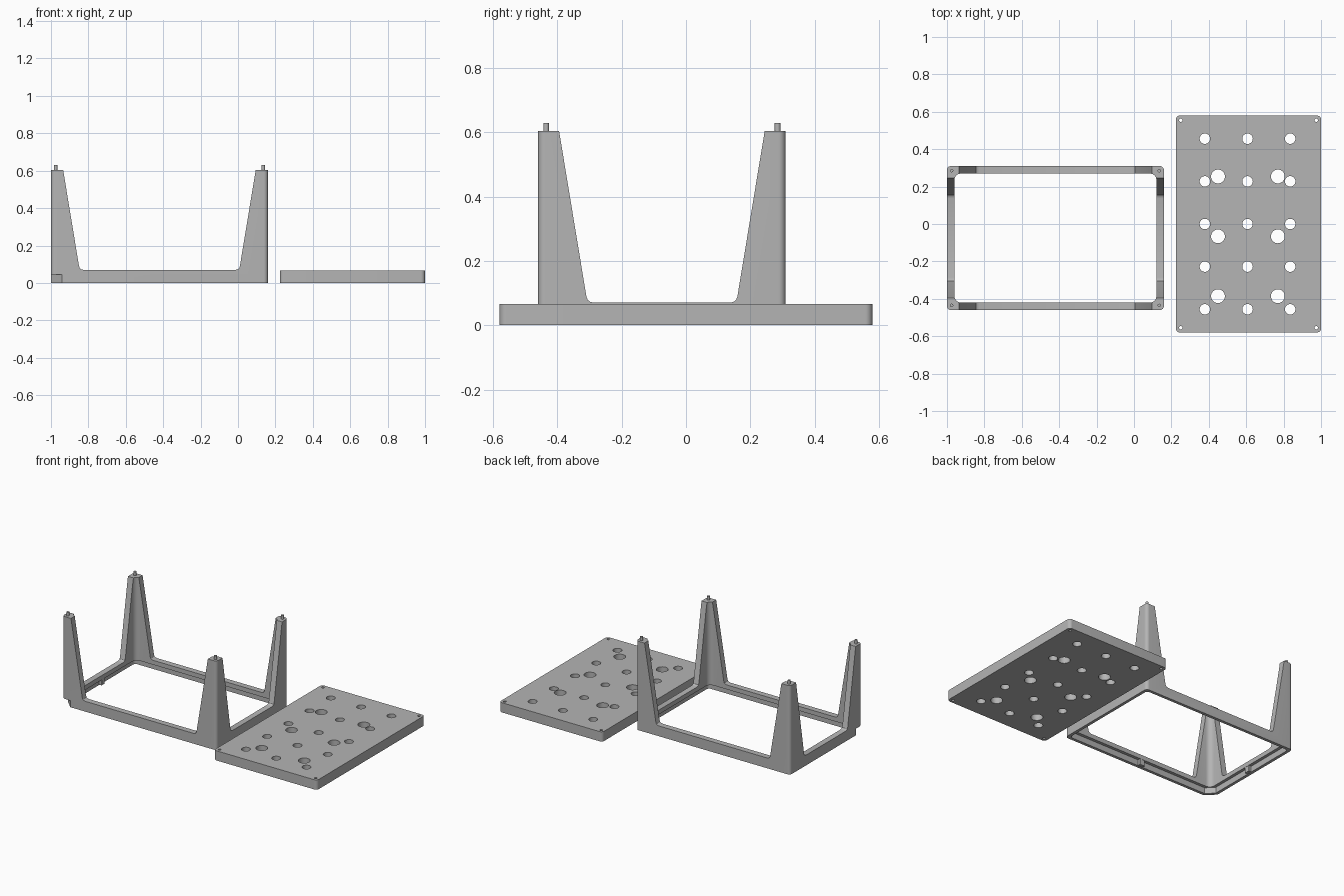
import bpy, bmesh
from math import sin, cos, pi, radians
from mathutils import Vector

cube = bpy.data.objects.get("Cube")
if cube:
    bpy.data.objects.remove(cube, do_unlink=True)

grey = bpy.data.materials.new("matte grey")
grey.use_nodes = True
grey.diffuse_color = (0.46, 0.46, 0.46, 1)
grey.node_tree.nodes["Principled BSDF"].inputs["Base Color"].default_value = (0.46, 0.46, 0.46, 1)


def prism(name, loops, lo, hi, axis="z"):
    """Extrude one or more closed outlines along an axis into one object."""
    place = {"x": lambda a, b, t: (t, a, b),
             "y": lambda a, b, t: (a, t, b),
             "z": lambda a, b, t: (a, b, t)}[axis]
    bm = bmesh.new()
    for pts in loops:
        low = [bm.verts.new(place(a, b, lo)) for a, b in pts]
        high = [bm.verts.new(place(a, b, hi)) for a, b in pts]
        bm.faces.new(low)
        bm.faces.new(high)
        for i in range(len(pts)):
            j = (i + 1) % len(pts)
            bm.faces.new((low[i], low[j], high[j], high[i]))
    bmesh.ops.recalc_face_normals(bm, faces=bm.faces)
    mesh = bpy.data.meshes.new(name)
    bm.to_mesh(mesh)
    bm.free()
    mesh.materials.append(grey)
    obj = bpy.data.objects.new(name, mesh)
    bpy.context.collection.objects.link(obj)
    return obj


def circle(cx, cy, r, n=32):
    return [(cx + r * cos(2 * pi * i / n), cy + r * sin(2 * pi * i / n)) for i in range(n)]


def rounded(cx, cy, hx, hy, r, seg=8, chamfer=0):
    """Rounded rectangle; the front right corner may be chamfered instead."""
    pts = []
    for k, (sx, sy) in enumerate([(1, 1), (-1, 1), (-1, -1), (1, -1)]):
        rad, n = (chamfer, 1) if chamfer and k == 2 else (r, seg)
        for i in range(n + 1):
            a = (k + i / n) * pi / 2
            pts.append((cx + sx * (hx - rad) + rad * cos(a), cy + sy * (hy - rad) + rad * sin(a)))
    return pts


def cut(obj, cutter):
    mod = obj.modifiers.new("cut", "BOOLEAN")
    mod.operation = "DIFFERENCE"
    mod.solver = "EXACT"
    mod.object = cutter
    bpy.context.view_layer.objects.active = obj
    bpy.ops.object.modifier_apply(modifier=mod.name)
    bpy.data.objects.remove(cutter, do_unlink=True)


def smooth(obj):
    bpy.ops.object.select_all(action="DESELECT")
    obj.select_set(True)
    bpy.context.view_layer.objects.active = obj
    bpy.ops.object.shade_smooth_by_angle(angle=radians(30))


def leg_gap(c, h):
    """Tapered opening with rounded lower corners between two legs."""
    slope = 0.085 / 0.515
    half = [(h - 0.065 + slope * 0.1, 0.705), (h - 0.15, 0.09), (h - 0.154, 0.079),
            (h - 0.162, 0.073), (h - 0.173, 0.07)]
    return [(c + u, z) for u, z in half] + [(c - u, z) for u, z in reversed(half)]


# Frame with four corner legs
CX, CY, HX, HY, TOP = -0.42, -0.075, 0.58, 0.385, 0.605
frame = prism("leg_frame", [rounded(CX, CY, HX, HY, 0.022)], 0, TOP)
cut(frame, prism("inner_cutter", [rounded(CX, CY, HX - 0.04, HY - 0.04, 0.035)], -0.1, 0.8))
cut(frame, prism("front_gap_cutter", [leg_gap(CX, HX)], -1, 1, "y"))
cut(frame, prism("side_gap_cutter", [leg_gap(CY, HY)], -2, 1, "x"))

# Stepped recess under the frame and the keyed corner
cut(frame, prism("recess_cutter",
                 [rounded(CX, CY, HX - 0.02, HY - 0.02, 0.02, chamfer=0.048)], -0.1, 0.04))
x0, y0 = CX - HX, CY - HY
cut(frame, prism("key_cutter", [[(x0 - 0.1, y0 - 0.1), (x0 + 0.16, y0 - 0.1),
                                 (x0 - 0.1, y0 + 0.16)]], -0.1, 0.045))
smooth(frame)

# Small stop tabs in the recess
prism("front_tab", [rounded(CX, y0 + 0.0275, 0.018, 0.011, 0.002, 1)], 0.002, 0.05)
prism("side_tab", [rounded(x0 + 0.0275, CY, 0.011, 0.018, 0.002, 1)], 0.002, 0.05)

# Locating pins on the legs
for sx, side in ((1, "left"), (-1, "right")):
    for sy, end in ((1, "back"), (-1, "front")):
        pin = prism(f"{end}_{side}_pin",
                    [circle(CX + sx * 0.555, CY + sy * 0.36, 0.009, 20)], TOP - 0.02, 0.63)
        smooth(pin)

# Perforated plate
PX = 0.612
plate = prism("perforated_plate", [rounded(PX, 0, 0.388, 0.58, 0.022)], 0, 0.066)
holes = [circle(PX - 0.005 + 0.228 * i, 0.228 * j, 0.028) for i in (-1, 0, 1) for j in range(-2, 3)]
holes += [circle(PX - 0.003 + 0.16 * i, -0.066 + 0.32 * j, 0.037) for i in (-1, 1) for j in (-1, 0, 1)]
holes += [circle(PX + 0.362 * i, 0.555 * j, 0.009, 20) for i in (-1, 1) for j in (-1, 1)]
cut(plate, prism("hole_cutter", holes, -0.1, 0.2))
smooth(plate)
